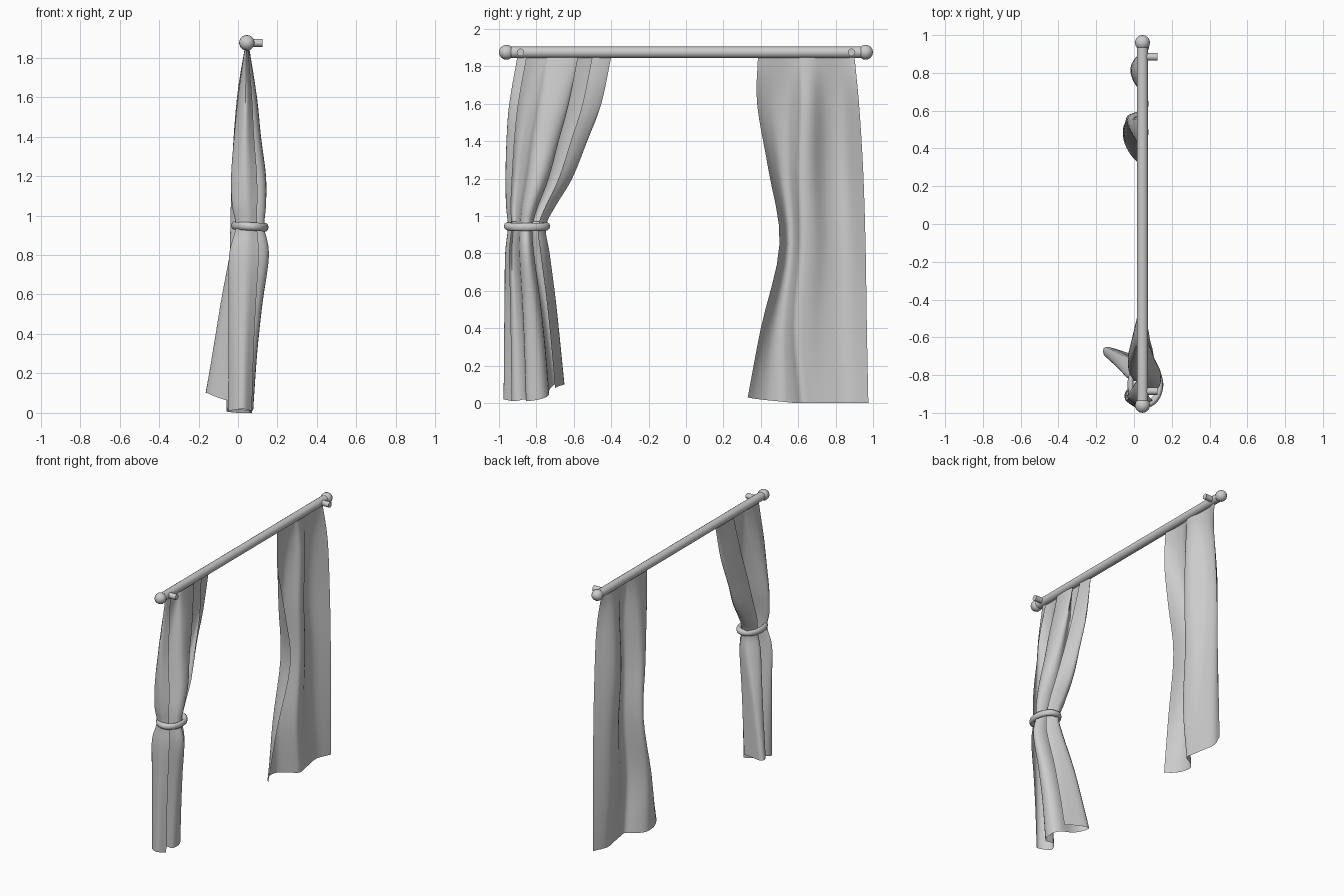
import bpy, math
from mathutils import Vector

if "Cube" in bpy.data.objects:
    bpy.data.objects.remove(bpy.data.objects["Cube"])


def smooth(obj, angle=50):
    bpy.ops.object.select_all(action='DESELECT')
    obj.select_set(True)
    bpy.context.view_layer.objects.active = obj
    bpy.ops.object.shade_smooth_by_angle(angle=math.radians(angle))


def catmull(pts, steps):
    """Smooth path through the given points."""
    ext = [pts[0] * 2 - pts[1]] + pts + [pts[-1] * 2 - pts[-2]]
    out = []
    for i in range(len(pts) - 1):
        a, b, c, d = ext[i:i + 4]
        for s in range(steps):
            t = s / steps
            out.append(0.5 * (2 * b + (c - a) * t + (2 * a - 5 * b + 4 * c - d) * t * t
                              + (3 * b - a - 3 * c + d) * t ** 3))
    return out + [pts[-1]]


def cloth(name, sections):
    """Loft a folded sheet through stacked horizontal sections."""
    rows = [catmull(s, 4) for s in sections]
    cols = [catmull(list(c), 4) for c in zip(*rows)]
    n = len(cols[0])
    verts = [v for c in cols for v in c]
    faces = [(i * n + j, (i + 1) * n + j, (i + 1) * n + j + 1, i * n + j + 1)
             for i in range(len(cols) - 1) for j in range(n - 1)]
    mesh = bpy.data.meshes.new(name)
    mesh.from_pydata(verts, [], faces)
    obj = bpy.data.objects.new(name, mesh)
    bpy.context.collection.objects.link(obj)
    smooth(obj, 60)


def fit(template, box):
    """Place a (y, x) fold pattern in the box z, y0, y1, x0, x1."""
    z, y0, y1, x0, x1 = box
    return [Vector((x0 + (x1 - x0) * v, y0 + (y1 - y0) * u, z)) for u, v in template]


def cylinder(name, r, length, loc, rot):
    bpy.ops.mesh.primitive_cylinder_add(vertices=16, radius=r, depth=length,
                                        location=loc, rotation=rot)
    bpy.context.object.name = name
    smooth(bpy.context.object)


# rod, finials and wall brackets
H = math.pi / 2
cylinder("rod", 0.03, 1.92, (0.045, 0, 1.875), (H, 0, 0))
for side, tag in ((-1, "left"), (1, "right")):
    bpy.ops.mesh.primitive_uv_sphere_add(segments=12, ring_count=8, radius=0.04,
                                         location=(0.045, side * 0.96, 1.875), rotation=(H, 0, 0))
    bpy.context.object.name = "finial_" + tag
    smooth(bpy.context.object)
    cylinder("bracket_" + tag, 0.02, 0.08, (0.085, side * 0.885, 1.875), (0, H, 0))


# loose curtain: one deep fold near the inner edge that drifts with height
def loose(fold, edge, dip):
    k = fold / .43
    base = [(0, edge), (.07 * k, edge * .5), (.18 * k, .04), (.31 * k, .05), (.4 * k, .45),
            (fold + .03, .9)]
    rest = 1 - fold
    return base + [(fold + rest * f, v) for f, v in
                   ((.22, .85), (.45, dip + .1), (.72, dip), (1, .97))]


levels = [((.43, .6, .3), (1.86, .385, .90, .036, .054)),
          ((.41, .7, .12), (1.6, .38, .925, -.005, .08)),
          ((.30, .9, .15), (1.25, .44, .947, -.03, .082)),
          ((.22, .95, .35), (.85, .50, .96, -.04, .082)),
          ((.30, .7, .5), (.4, .40, .967, -.055, .078)),
          ((.42, .55, .65), (.015, .33, .975, -.06, .075))]
rows = [fit(loose(*a), b) for a, b in levels]
for i, p in enumerate(rows[-1]):
    p.z = max(0, .03 - .008 * i)
cloth("curtain_loose", rows)

# tied curtain: gathered folds, then a flap swinging out below the tie
tied = [(.1, .75), (0, .4), (.15, 0), (.28, .3), (.35, .88), (.53, 1),
        (.65, .7), (.6, .15), (.75, .02), (1, .3), (.92, .6), (.8, .78)]
hem = [(-.93, .07), (-.975, .02), (-.92, -.05), (-.86, -.02), (-.85, .06), (-.78, .075),
       (-.735, .03), (-.73, -.08), (-.70, -.155), (-.65, -.15), (-.68, -.04), (-.70, .02)]
hem_z = [.01, .02, .01, .02, .01, .02, .04, .07, .10, .10, .09, .08]
bottom = [Vector((x, y, z)) for (y, x), z in zip(hem, hem_z)]
boxes = [(1.86, -.90, -.40, .035, .055), (1.6, -.945, -.455, 0, .095),
         (1.4, -.96, -.53, -.02, .115), (1.2, -.965, -.61, -.035, .14),
         (1.05, -.962, -.70, -.03, .14), (.94, -.952, -.75, -.012, .132),
         (.8, -.967, -.73, -.045, .155)]
secs = [fit(tied, b) for b in boxes]
low = []
for z, t in ((.55, .42), (.3, .75)):
    low.append([Vector((*p.lerp(q, t).xy, z)) for p, q in zip(secs[-1], bottom)])
cloth("curtain_tied", secs + low + [bottom])

# tie band
bpy.ops.mesh.primitive_torus_add(major_segments=32, minor_segments=10, major_radius=0.1,
                                 minor_radius=0.02, location=(0.06, -0.85, 0.945),
                                 rotation=(0, 0.06, 0))
band = bpy.context.object
band.name = "tie_band"
band.scale = (0.79, 1.03, 1.1)
smooth(band)
